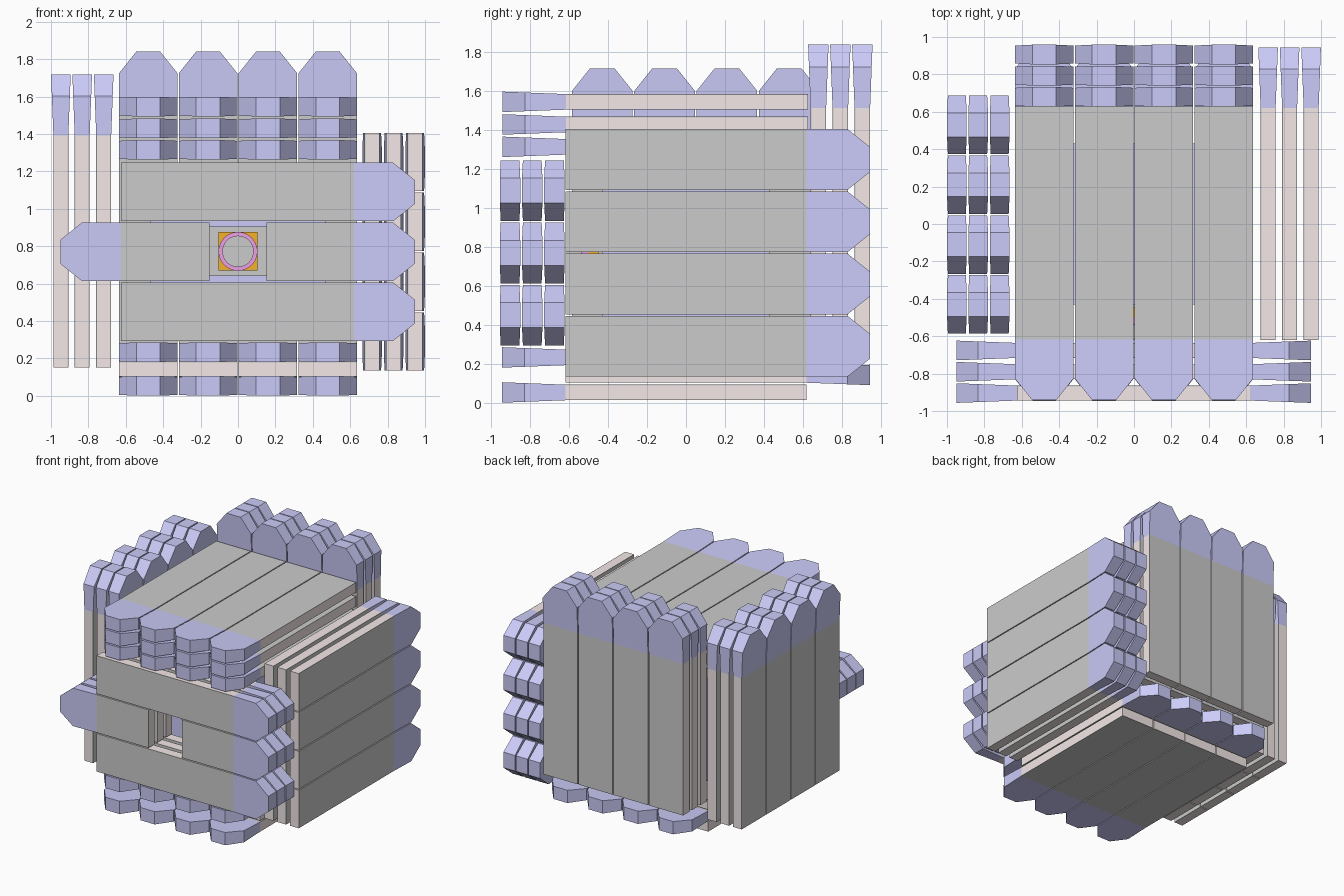
import bpy, bmesh, math
from mathutils import Vector, Matrix

if "Cube" in bpy.data.objects:
    bpy.data.objects.remove(bpy.data.objects["Cube"])


def material(name, rgb):
    m = bpy.data.materials.new(name)
    m.diffuse_color = (*rgb, 1)
    m.use_nodes = True
    m.node_tree.nodes["Principled BSDF"].inputs["Base Color"].default_value = m.diffuse_color
    return m


PINK = material("panel_pink", (0.90, 0.81, 0.80))
BLUE = material("guide_blue", (0.60, 0.60, 0.95))
ORANGE = material("collar_orange", (0.90, 0.45, 0.02))
MAGENTA = material("ring_magenta", (0.85, 0.35, 0.80))

AXIS = {"x": Vector((1, 0, 0)), "y": Vector((0, 1, 0)), "z": Vector((0, 0, 1))}
WIDTH, THICK, SKIN, PITCH = 0.312, 0.08, 0.004, 0.32


def finish(bm, name, mat=None):
    bmesh.ops.recalc_face_normals(bm, faces=bm.faces)
    me = bpy.data.meshes.new(name)
    bm.to_mesh(me)
    bm.free()
    if mat:
        me.materials.append(mat)
    ob = bpy.data.objects.new(name, me)
    bpy.context.collection.objects.link(ob)
    return ob


def add_box(bm, lo, hi, frame=Matrix.Identity(4)):
    lo, hi = Vector(lo), Vector(hi)
    m = Matrix.Translation((lo + hi) / 2) @ Matrix.Diagonal((*(hi - lo), 1))
    bmesh.ops.create_cube(bm, size=1, matrix=frame @ m)


def add_guide(bm, u, v, w, sign, frame):
    # light guide: thickens outward, outline narrows to a blunt tip
    half = WIDTH / 2
    outline = [(0, -half), (0.21, -half), (0.325, -0.064),
               (0.325, 0.064), (0.21, half), (0, half)]
    rings = []
    for side in (-1, 1):
        rings.append([bm.verts.new(frame @ Vector(
            (u + sign * a, v + b, w + side * (THICK / 2 + 0.0125 * a / 0.325))))
            for a, b in outline])
    bm.faces.new(rings[0])
    bm.faces.new(rings[1])
    for i in range(6):
        j = (i + 1) % 6
        bm.faces.new((rings[0][i], rings[0][j], rings[1][j], rings[1][i]))


def wall(name, axes, layers, strips):
    """axes = length, width, normal; layers = [(pos, guide sign)];
    strips = [(width centre, start, end, forced sign or None)]"""
    frame = Matrix([AXIS[a] for a in axes]).transposed().to_4x4()
    core, skin, guide = bmesh.new(), bmesh.new(), bmesh.new()
    h, t = WIDTH / 2, THICK / 2
    for w, layer_sign in layers:
        for v, a, b, forced in strips:
            sign = forced or layer_sign
            add_box(core, (a, v - h, w - t + SKIN), (b, v + h, w + t - SKIN), frame)
            add_box(skin, (a, v - h, w - t), (b, v + h, w - t + SKIN), frame)
            add_box(skin, (a, v - h, w + t - SKIN), (b, v + h, w + t), frame)
            add_guide(guide, b if sign > 0 else a, v, w, sign, frame)
    finish(core, name + "_panels", PINK)
    finish(skin, name + "_skins")
    finish(guide, name + "_light_guides", BLUE)


def four(centre, a, b):
    return [(centre + (i - 1.5) * PITCH, a, b, None) for i in range(4)]


# outer walls of layered panels
wall("top_wall", "yxz", [(z, -1) for z in (1.315, 1.43, 1.546)], four(0, -0.617, 0.627))
wall("bottom_wall", "yxz", [(0.053, -1), (0.143, 1), (0.233, -1)], four(0, -0.62, 0.62))
wall("back_wall", "zxy", [(y, 1) for y in (0.68, 0.793, 0.906)], four(0, 0.27, 1.515))
wall("left_wall", "zyx", [(x, 1) for x in (-0.947, -0.833, -0.718)], four(0.05, 0.15, 1.392))
wall("right_wall", "yzx", [(x, 1) for x in (0.717, 0.832, 0.947)], four(0.77, -0.62, 0.62))
# front wall: middle row is split around a square opening
wall("front_wall", "xzy", [(y, 1) for y in (-0.904, -0.79, -0.676)],
     [(0.45, -0.625, 0.62, None), (1.09, -0.625, 0.62, None),
      (0.77, -0.625, -0.153, -1), (0.77, 0.153, 0.62, 1)])


def box(name, lo, hi, mat=None):
    bm = bmesh.new()
    add_box(bm, lo, hi)
    return finish(bm, name, mat)


def rod(name, radius, y0, y1, z, mat=None):
    bm = bmesh.new()
    bmesh.ops.create_cone(
        bm, cap_ends=True, segments=48, radius1=radius, radius2=radius, depth=y1 - y0,
        matrix=Matrix.Translation((0, (y0 + y1) / 2, z)) @ Matrix.Rotation(math.pi / 2, 4, "X"))
    ob = finish(bm, name, mat)
    bpy.context.view_layer.objects.active = ob
    ob.select_set(True)
    bpy.ops.object.shade_smooth_by_angle()
    ob.select_set(False)


# inner chamber with its port, seen through the opening
box("inner_chamber", (-0.47, -0.43, 0.30), (0.47, 0.43, 1.24), BLUE)
box("port_plate", (-0.16, -0.45, 0.64), (0.16, -0.43, 0.905))
box("port_collar", (-0.105, -0.50, 0.67), (0.105, -0.45, 0.875), ORANGE)
rod("port_ring", 0.104, -0.54, -0.50, 0.772, MAGENTA)
rod("port_core", 0.084, -0.62, -0.54, 0.772)
